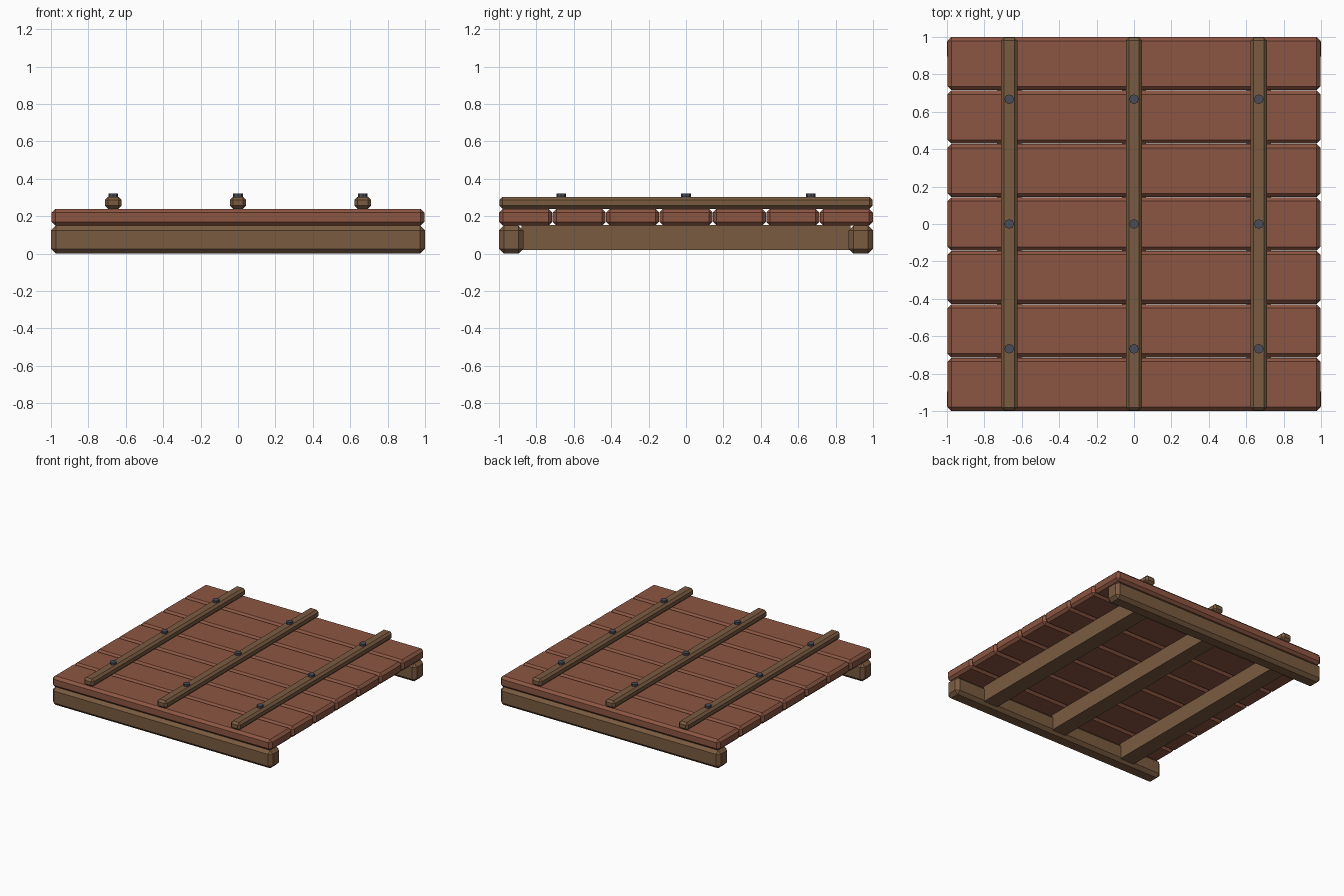
import bpy
import bmesh
from mathutils import Matrix, Vector

default = bpy.data.objects.get("Cube")
if default:
    bpy.data.objects.remove(default, do_unlink=True)


def make_material(name, rgb):
    mat = bpy.data.materials.new(name)
    mat.use_nodes = True
    mat.diffuse_color = (*rgb, 1)
    mat.node_tree.nodes["Principled BSDF"].inputs["Base Color"].default_value = (*rgb, 1)
    return mat


red_wood = make_material("red_brown_wood", (0.262, 0.093, 0.054))
brown_wood = make_material("brown_wood", (0.195, 0.105, 0.053))
iron = make_material("dark_iron", (0.069, 0.074, 0.098))


def finish(name, bm, mat):
    mesh = bpy.data.meshes.new(name)
    bm.to_mesh(mesh)
    bm.free()
    mesh.materials.append(mat)
    obj = bpy.data.objects.new(name, mesh)
    bpy.context.collection.objects.link(obj)
    return obj


def beam(name, low, high, mat, chamfer=0.0):
    """Box between two corners with flat chamfered edges."""
    low, high = Vector(low), Vector(high)
    bm = bmesh.new()
    bmesh.ops.create_cube(bm, size=1, matrix=Matrix.Translation((low + high) / 2)
                          @ Matrix.Diagonal((*(high - low), 1)))
    if chamfer:
        bmesh.ops.bevel(bm, geom=bm.edges[:], offset=chamfer, segments=1,
                        affect='EDGES', clamp_overlap=True)
    return finish(name, bm, mat)


# Deck planks running side to side
COUNT = 7
pitch = 2 / COUNT
for i in range(COUNT):
    y = -1 + pitch * (i + 0.5)
    half = pitch / 2 - 0.001
    beam(f"deck_plank_{i + 1}", (-0.997, y - half, 0.15), (0.997, y + half, 0.24),
         red_wood, 0.02)

# Heavy rails under the front and back edges
for name, y in (("front_rail", -0.935), ("back_rail", 0.935)):
    beam(name, (-1, y - 0.065, 0), (1, y + 0.065, 0.15), brown_wood, 0.026)

for side, x in (("right", -0.667), ("middle", 0), ("left", 0.667)):
    # Plain joist below the deck
    beam(f"{side}_joist", (x - 0.065, -0.88, 0.02), (x + 0.065, 0.88, 0.152), brown_wood)
    # Chamfered batten on top
    beam(f"{side}_batten", (x - 0.044, -0.997, 0.24), (x + 0.044, 0.997, 0.304),
         brown_wood, 0.017)
    # Bolt heads along the batten
    for j, y in enumerate((-0.667, 0, 0.667)):
        bm = bmesh.new()
        bmesh.ops.create_cone(bm, cap_ends=True, segments=8, radius1=0.026, radius2=0.026,
                              depth=0.03, matrix=Matrix.Translation((x, y, 0.306)))
        finish(f"{side}_bolt_{j + 1}", bm, iron)
